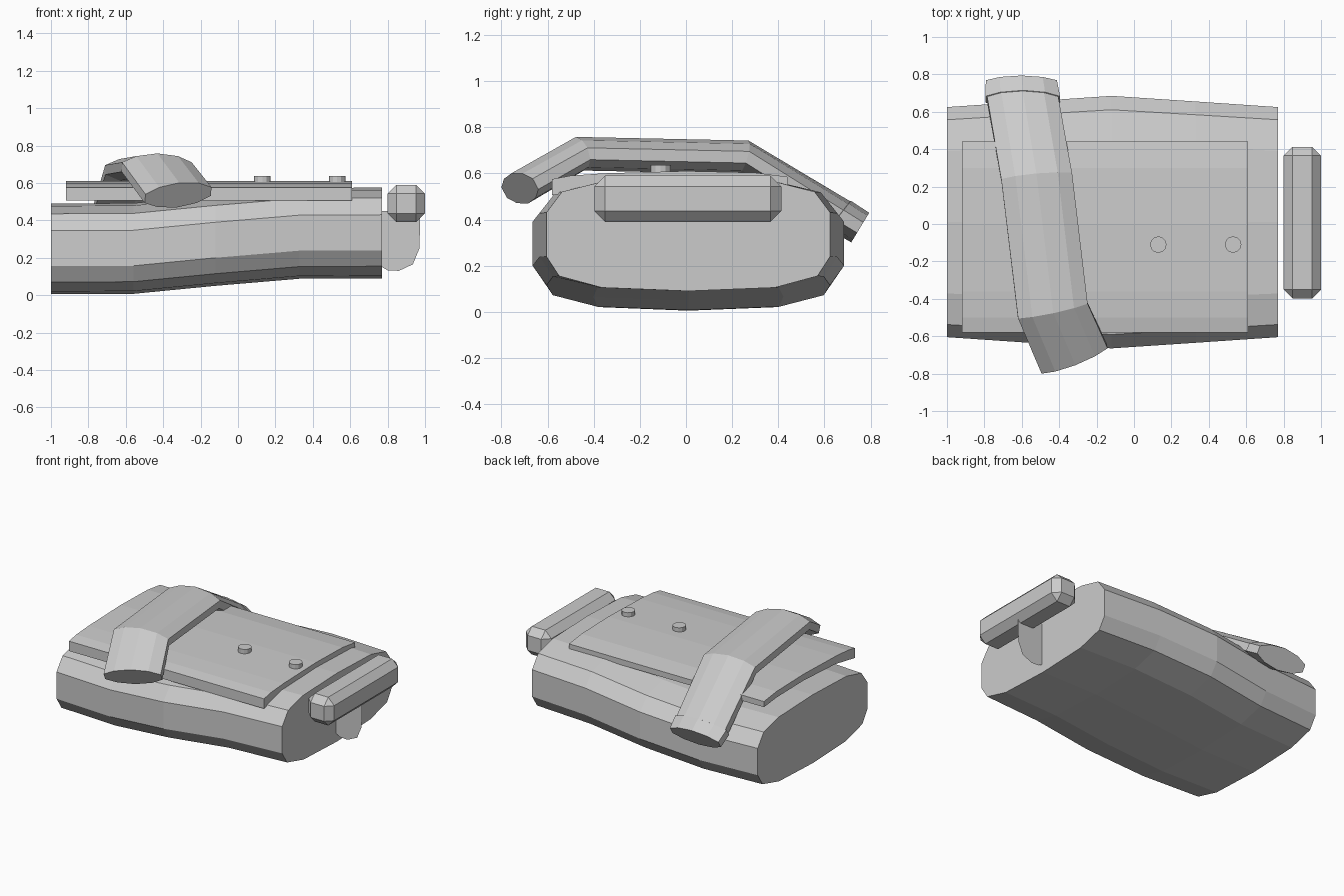
import bpy, bmesh
from math import cos, sin, radians
from mathutils import Vector

cube = bpy.data.objects.get("Cube")
if cube:
    bpy.data.objects.remove(cube, do_unlink=True)

GREY = (0.6, 0.6, 0.6, 1.0)
mat = bpy.data.materials.new("plain_grey")
mat.use_nodes = True
mat.diffuse_color = GREY
mat.node_tree.nodes["Principled BSDF"].inputs["Base Color"].default_value = GREY


def finish(name, bm):
    if len(bm.faces) > 1:
        bmesh.ops.recalc_face_normals(bm, faces=bm.faces)
    mesh = bpy.data.meshes.new(name)
    bm.to_mesh(mesh)
    bm.free()
    mesh.materials.append(mat)
    obj = bpy.data.objects.new(name, mesh)
    bpy.context.collection.objects.link(obj)
    return obj


def loft(name, rings):
    """Skin a list of equally sized point rings and cap both ends."""
    bm = bmesh.new()
    loops = [[bm.verts.new(p) for p in ring] for ring in rings]
    n = len(loops[0])
    for a, b in zip(loops, loops[1:]):
        for i in range(n):
            j = (i + 1) % n
            bm.faces.new((a[i], a[j], b[j], b[i]))
    bm.faces.new(loops[0])
    bm.faces.new(loops[-1])
    return finish(name, bm)


def mirrored(half):
    """Close a half outline, running bottom to top, across its first axis."""
    return half + [(-a, b) for a, b in reversed(half) if a > 0]


# Padded body: a rounded section, widest in the middle, stepping upward
section = mirrored([(0, 0), (0.61, 0.015), (0.91, 0.065), (1, 0.15),
                    (1, 0.34), (0.89, 0.43), (0.62, 0.472), (0, 0.485)])
stations = [(-1, 0.615, 0.005), (-0.56, 0.645, 0.007), (-0.12, 0.675, 0.05),
            (0.33, 0.645, 0.088), (0.77, 0.615, 0.09)]
loft("padded_body", [[(x, 0.01 + y * w, z + dz) for y, z in section]
                     for x, w, dz in stations])

# Curved cover plate on top
top = [(-0.58, 0.575), (-0.5, 0.59), (-0.36, 0.6), (0, 0.61), (0.3, 0.603), (0.44, 0.585)]
under = [(0.44, 0.545), (0.3, 0.56), (0, 0.565), (-0.36, 0.545), (-0.58, 0.505)]
loft("cover_plate", [[(x, y, z) for y, z in top + under] for x in (-0.92, 0.61)])

# Two studs on the cover
for name, x in (("inner_stud", 0.13), ("outer_stud", 0.53)):
    loft(name, [[(x + 0.044 * cos(radians(a)), -0.11 + 0.044 * sin(radians(a)), z)
                 for a in range(0, 360, 30)] for z in (0.59, 0.637)])

# Strap: centre, heading of its width, width tilt, size
path = [((-0.32, -0.72, 0.535), 21, 0.1, 1),
        ((-0.435, -0.46, 0.685), 12, 0, 1),
        ((-0.52, 0.25, 0.67), 5, 0, 1),
        ((-0.595, 0.665, 0.42), 0, 0, 1),
        ((-0.595, 0.666, 0.419), 0, 0, 1.05),
        ((-0.602, 0.755, 0.365), 0, 0, 1)]
oval = mirrored([(0, -1), (0.6, -0.8), (1, -0.35), (1, 0.35), (0.6, 0.8), (0, 1)])
centres = [Vector(p[0]) for p in path]
rings = []
for i, (_, turn, tilt, size) in enumerate(path):
    before = (centres[i] - centres[max(i - 1, 0)]).normalized()
    after = (centres[min(i + 1, len(path) - 1)] - centres[i]).normalized()
    side = Vector((cos(radians(turn)), sin(radians(turn)), tilt)).normalized()
    up = side.cross(before + after).normalized()
    rings.append([centres[i] + size * (side * a * 0.19 + up * b * 0.075) for a, b in oval])
loft("strap", rings)

# Chamfered grip bar beside the body
bm = bmesh.new()
bmesh.ops.create_cube(bm, size=1)
for v in bm.verts:
    v.co = Vector((0.9 + v.co.x * 0.2, 0.008 + v.co.y * 0.81, 0.49 + v.co.z * 0.2))
bmesh.ops.bevel(bm, geom=list(bm.edges), offset=0.047, segments=1, affect='EDGES')
finish("grip_bar", bm)

# Thin tab joining the grip bar to the body
bm = bmesh.new()
tab = [(0.77, 0.45), (0.77, 0.15), (0.8, 0.133), (0.86, 0.13),
       (0.935, 0.165), (0.97, 0.25), (0.975, 0.45)]
bm.faces.new([bm.verts.new((x, 0, z)) for x, z in tab])
finish("grip_tab", bm)
